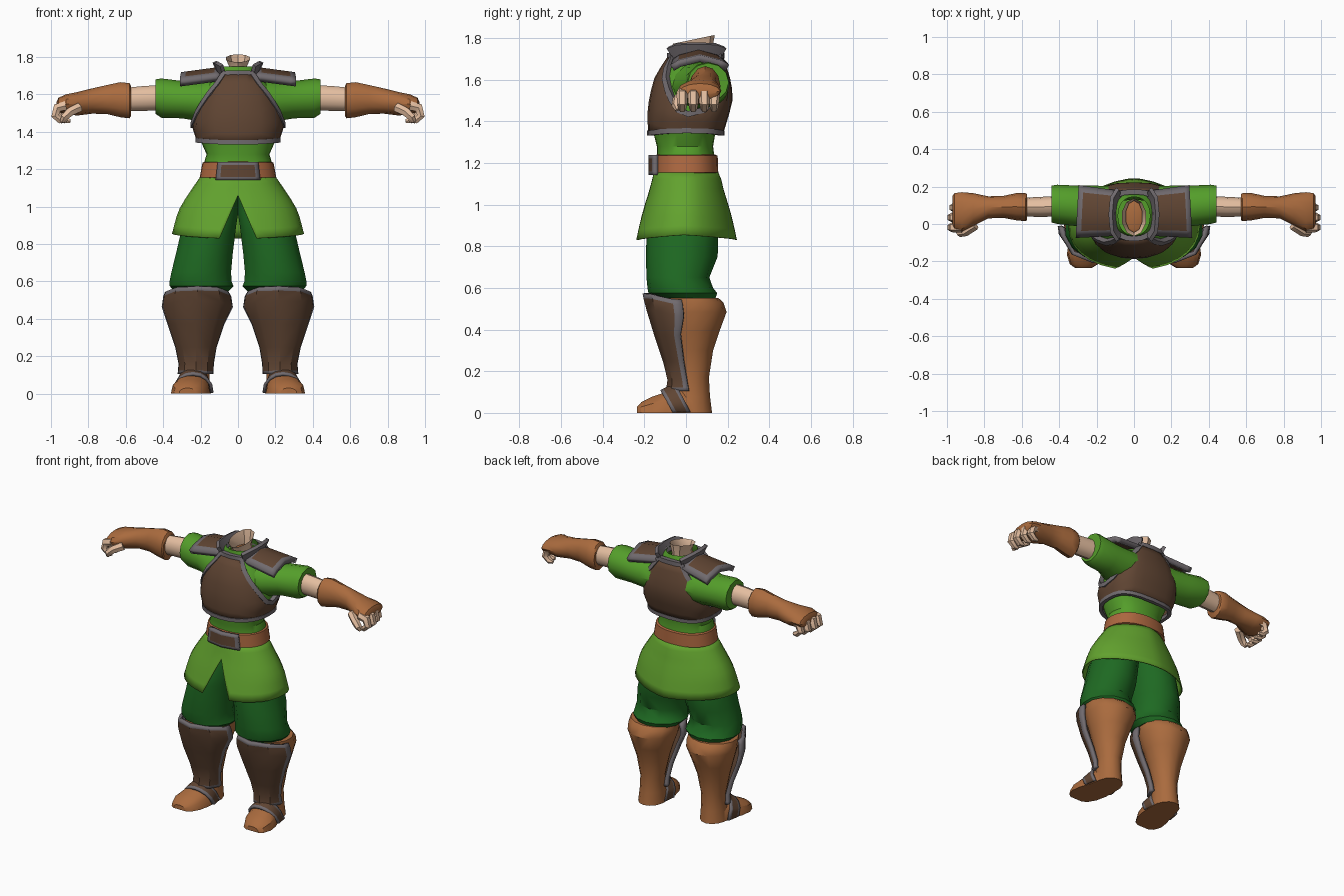
import bpy, bmesh, math
from mathutils import Vector as V

if "Cube" in bpy.data.objects:
    bpy.data.objects.remove(bpy.data.objects["Cube"])


def mat(name, r, g, b):
    m = bpy.data.materials.new(name)
    m.diffuse_color = [*[((c / 255 + 0.055) / 1.055) ** 2.4 for c in (r, g, b)], 1]
    m.use_nodes = True
    m.node_tree.nodes["Principled BSDF"].inputs["Base Color"].default_value = m.diffuse_color
    return m


TUNIC = mat("tunic green", 84, 158, 42)
SKIRT = mat("skirt green", 98, 162, 46)
PANTS = mat("dark green", 30, 105, 34)
PLATE = mat("dark brown", 96, 69, 51)
LEATHER = mat("leather", 170, 107, 62)
BELT = mat("belt brown", 172, 103, 64)
TRIM = mat("grey trim", 112, 106, 110)
SKIN = mat("skin", 228, 190, 160)


def loft(name, rings, mats, rule=None, wrap=True, close=False, caps=(0, 0), mirror=False, thick=0):
    """Skin a list of equal-length point rows; rule(row, column) picks the material."""
    bm = bmesh.new()
    vs = [[bm.verts.new(p) for p in r] for r in rings]
    R, C = len(vs), len(vs[0])
    for i in range(R if close else R - 1):
        for j in range(C if wrap else C - 1):
            k, l = (i + 1) % R, (j + 1) % C
            f = bm.faces.new((vs[i][j], vs[i][l], vs[k][l], vs[k][j]))
            f.material_index = rule(i, j) if rule else 0
    for c, r in zip(caps, (vs[0], vs[-1])):
        if c:
            bm.faces.new(r)
    bmesh.ops.recalc_face_normals(bm, faces=bm.faces)
    me = bpy.data.meshes.new(name)
    bm.to_mesh(me)
    bm.free()
    for m in mats:
        me.materials.append(m)
    me.polygons.foreach_set("use_smooth", [True] * len(me.polygons))
    me.set_sharp_from_angle(angle=math.radians(35))
    ob = bpy.data.objects.new(name, me)
    bpy.context.collection.objects.link(ob)
    if thick:
        s = ob.modifiers.new("thickness", 'SOLIDIFY')
        s.thickness, s.offset = thick, 0
    if mirror:
        ob.modifiers.new("mirror", 'MIRROR').use_clip = False
    return ob


def interp(table, t):
    """Linear lookup in rows sorted by their first value."""
    if t <= table[0][0]:
        return table[0][1:]
    for a, b in zip(table, table[1:]):
        if t <= b[0]:
            f = (t - a[0]) / (b[0] - a[0])
            return [p + (q - p) * f for p, q in zip(a[1:], b[1:])]
    return table[-1][1:]


def body(table, z, deg, back=0.9):
    """Point on a body section: half width, front y, back y; 0 degrees faces the front."""
    w, f, b = interp(table, z)
    t = math.radians(deg)
    e = 0.9 if math.cos(t) > 0 else back
    bx = lambda v: math.copysign(abs(v) ** e, v)
    return V((w * bx(math.sin(t)), (f + b) / 2 - (b - f) / 2 * bx(math.cos(t)), z))


def limb(table, n=14):
    """Horizontal sections from rows of z, x0, x1, y0, y1."""
    return [[V(((a + b) / 2 + (b - a) / 2 * math.sin(k * math.tau / n),
                (c + d) / 2 - (d - c) / 2 * math.cos(k * math.tau / n), z)) for k in range(n)]
            for z, a, b, c, d in table]


def arm(table, n=12):
    """Sections across x from rows of x, y0, y1, z0, z1."""
    return [[V((x, p.x, p.y)) for p in r] for r, x in
            zip(limb([(0, *t[1:]) for t in table], n), [t[0] for t in table])]


def band(name, pts, normal, w, t, mats, close=True, mirror=False):
    """Rectangular strip following points."""
    rows, n = [], len(pts)
    for i, p in enumerate(pts):
        a = pts[i - 1] if close or i else p
        b = pts[(i + 1) % n] if close or i < n - 1 else p
        nn = normal(p).normalized()
        s = (b - a).normalized().cross(nn).normalized() * w / 2
        nn = nn * t / 2
        rows.append([p + s + nn, p - s + nn, p - s - nn, p + s - nn])
    loft(name, rows, mats, close=close, caps=(not close, not close), mirror=mirror)


def tube(name, pts, radii, m, n=6):
    rows = []
    for i, p in enumerate(pts):
        d = (V(pts[min(i + 1, len(pts) - 1)]) - V(pts[max(i - 1, 0)])).normalized()
        u = V((0, 1, 0)) - d * d.y
        u.normalize()
        w = d.cross(u)
        rows.append([V(p) + (u * math.cos(k * math.tau / n) + w * math.sin(k * math.tau / n)) * radii[i]
                     for k in range(n)])
    loft(name, rows, [m], caps=(1, 1), mirror=True)


outward = lambda p: V((p.x, p.y - 0.02, 0))
quarter = [0, 15, 29, 36, 45, 55, 65, 77, 90]
half = quarter + [180 - a for a in quarter[-2::-1]]
angles = half + [360 - a for a in half[-2:0:-1]]

# Tunic torso
torso = [(1.15, .19, -.14, .14), (1.24, .18, -.14, .135), (1.28, .168, -.14, .13), (1.34, .195, -.155, .14),
         (1.43, .225, -.16, .178), (1.53, .215, -.15, .203), (1.62, .185, -.12, .188),
         (1.69, .14, -.065, .165), (1.75, .085, -.06, .145)]
loft("tunic_torso", [[body(torso, r[0], a) for a in angles] for r in torso], [TUNIC], caps=(1, 0))

# Breastplate with a bib at front and back
plate = [(1.335, .21, -.175, .17), (1.43, .24, -.18, .2), (1.52, .23, -.17, .222),
         (1.62, .195, -.142, .203), (1.72, .13, -.075, .17)]
edge = [(0, 1.715), (29, 1.715), (36, 1.66), (45, 1.61), (55, 1.555), (65, 1.505), (77, 1.455), (90, 1.435)]
fold = lambda a: 90 - abs(90 - a % 180)
top = lambda a: interp(edge, fold(a))[0]
low = lambda a: 1.335 + .012 * math.sin(math.radians(a)) ** 2
loft("breastplate", [[body(plate, low(a) + (top(a) - low(a)) * v / 7, a, .68) for a in angles] for v in range(8)],
     [PLATE], thick=.012)
band("breastplate_upper_trim", [body(plate, top(a), a, .68) for a in angles], outward, .028, .028, [TRIM])
band("breastplate_lower_trim", [body(plate, low(a) + .008, a, .68) for a in angles], outward, .024, .024, [TRIM])

# Neck stub with a slanted open top
neck = limb([(1.69, -.05, .05, -.045, .125), (1.74, -.046, .046, -.045, .125), (1.8, -.067, .067, -.065, .138)], 10)
for p in neck[-1]:
    p.z = 1.772 + (p.y + .065) * .21
loft("neck", neck, [SKIN])
loft("neck_floor", limb([(1.715, -.06, .06, -.045, .125), (1.72, -.05, .05, -.035, .115)], 10), [LEATHER], caps=(0, 1))

# Shoulder pads and the raised collar fins beside the neck
us, border = [0, .13, .5, .87, 1], lambda r, c: int(r in (0, 3) or c in (0, 3))
loft("shoulder_pad", [[V((.095 + u * (.2 + .015 * (1 - v)), -.06 + .245 * v + .02 * (u - .5) * (2 * v - .6),
                          1.73 - .045 * (2 * v - 1) ** 2 - .028 * u)) for v in us] for u in us],
     [PLATE, TRIM], border, wrap=False, mirror=True, thick=.034)
band("collar_fin", [V(p) for p in ((.08, -.07, 1.725), (.105, -.035, 1.74), (.112, .05, 1.742),
                                   (.105, .135, 1.74), (.08, .172, 1.725))],
     lambda p: V((p.x, (p.y - .05) * .4, -.05)), .07, .022, [TRIM], close=False, mirror=True)

# Arms: sleeve, forearm, glove, fingers
loft("sleeve", arm([(.10, -.08, .2, 1.45, 1.69), (.2, -.06, .205, 1.455, 1.675), (.3, -.012, .205, 1.472, 1.672),
                    (.41, .0, .21, 1.475, 1.685), (.44, .008, .205, 1.495, 1.68)]), [TUNIC], caps=(1, 1), mirror=True)
loft("forearm", arm([(.4, .04, .15, 1.515, 1.65), (.5, .038, .145, 1.512, 1.645), (.6, .04, .14, 1.51, 1.635)]),
     [SKIN], mirror=True)
loft("glove", arm([(.572, .02, .16, 1.485, 1.645), (.58, .015, .165, 1.472, 1.66), (.63, .02, .165, 1.478, 1.665),
                   (.7, .033, .15, 1.495, 1.65), (.78, .03, .148, 1.497, 1.632), (.86, -.01, .165, 1.487, 1.612),
                   (.92, -.04, .17, 1.495, 1.60), (.96, -.03, .165, 1.505, 1.582), (.97, -.01, .15, 1.525, 1.56)]),
     [LEATHER], caps=(1, 1), mirror=True)
for i, (y, d) in enumerate(((-.018, 0), (.035, 0), (.088, .012), (.135, .03))):
    tube(f"finger_{i + 1}", [(.92 - d, y, 1.54), (.966 - d, y, 1.528), (.978 - d, y, 1.485), (.95 - d, y, 1.46),
                             (.925 - d, y, 1.458)], [.028, .028, .024, .019, .011], SKIN)
tube("thumb", [(.85, -.005, 1.53), (.90, -.04, 1.505), (.93, -.048, 1.475), (.94, -.04, 1.455)],
     [.028, .026, .022, .013], SKIN)

# Belt and buckle
belt = [(1.15, .19, -.14, .14), (1.155, .205, -.155, .155), (1.235, .19, -.152, .152), (1.24, .175, -.14, .14)]
loft("belt", [[body(belt, r[0], a) for a in angles] for r in belt], [BELT])
loft("buckle", [[V((x * (1 - (z - 1.145)), -.166 + x * x * 1.8, z)) for x in (-.115, -.092, 0, .092, .115)]
                for z in (1.142, 1.158, 1.19, 1.222, 1.238)],
     [PLATE, TRIM], border, wrap=False, thick=.026)

# Skirt, split at the front
skirt = [(.82, .358, -.245, .243), (.84, .354, -.24, .24), (.95, .325, -.21, .215), (1.0, .305, -.195, .2),
         (1.07, .26, -.172, .178), (1.14, .212, -.155, .162), (1.17, .19, -.145, .145)]
slit = [(0, 1.06), (14, .83), (60, .845), (90, .855), (140, .84), (180, .83)]
hem = lambda a: interp(slit, min(a, 360 - a))[0]
ring = [0, 3.5, 7, 10.5, 14] + list(range(28, 180, 12))
ring += [180] + [360 - a for a in ring[:0:-1]]
loft("skirt", [[body(skirt, 1.17 + (hem(a) - 1.17) * v / 7, a, 1.15) for a in ring] for v in range(8)],
     [SKIRT], thick=.006)

# Trousers
loft("trouser_leg", limb([(1.1, 0, .19, -.13, .13), (.97, -.005, .27, -.16, .15), (.9, .006, .3, -.185, .152),
                          (.85, .012, .312, -.19, .155), (.75, .024, .335, -.192, .152), (.65, .033, .36, -.19, .112),
                          (.6, .03, .37, -.185, .13), (.575, .02, .37, -.18, .15), (.545, .05, .34, -.13, .14)]),
     [PANTS], caps=(1, 1), mirror=True)

# Boots: shaft and foot
loft("boot_shaft", limb([(0, .145, .315, -.09, .125), (.08, .15, .305, -.07, .115), (.17, .152, .3, -.055, .11),
                         (.3, .125, .325, -.08, .13), (.39, .095, .35, -.1, .16), (.485, .06, .375, -.13, .195),
                         (.53, .055, .378, -.13, .18), (.552, .055, .375, -.13, .155)]),
     [LEATHER], caps=(1, 1), mirror=True)
loft("boot_foot", [[V((cx + w * math.cos(k * math.tau / 14), y, h * max(0, math.sin(k * math.tau / 14)) ** .7))
                    for k in range(14)]
                   for y, cx, w, h in ((-.235, .27, .045, .03), (-.215, .268, .075, .052), (-.165, .262, .097, .078),
                                       (-.1, .25, .1, .1), (-.03, .235, .09, .13), (.05, .23, .08, .1))],
     [LEATHER], caps=(1, 1), mirror=True)

# Shin guard: z, x0, x1, front y, rear edge y
shin = [(.105, .142, .312, -.085, .015), (.16, .14, .307, -.078, .005), (.25, .125, .325, -.1, -.01),
        (.375, .083, .367, -.142, -.025), (.5, .038, .397, -.18, -.01), (.535, .036, .396, -.19, -.012),
        (.575, .06, .38, -.198, -.02)]
zs, cols = [.105, .122, .16, .25, .375, .5, .553, .575], [-90, -76, -40, 0, 40, 76, 90]
rows = []
for z in zs:
    a, b, f, r = interp(shin, z)
    row = []
    for d in cols:
        s, c = math.sin(math.radians(d)), math.cos(math.radians(d))
        row.append(V(((a + b) / 2 + (b - a) / 2 * s, r + (f - r) * c, z - .035 * s ** 4 * (z > .45))))
    rows.append(row)
loft("shin_guard", rows, [PLATE, TRIM], lambda r, c: int(r in (0, 6) or c in (0, 5)),
     wrap=False, mirror=True, thick=.022)

# Instep guard arching over the foot
rows = []
for t in (0, .2, .5, .8, 1):
    row = []
    for k in range(9):
        a = math.pi * k / 8
        s = math.sin(a) ** .8
        y0, y1 = -.065 + .085 * t, -.12 + .07 * t
        row.append(V((.24 + (.102 - .015 * t) * math.cos(a), y0 + (y1 - y0) * s, .004 + s * (.098 + .035 * t))))
    rows.append(row)
loft("instep_guard", rows, [PLATE, TRIM], lambda r, c: int(r in (0, 3)), wrap=False, mirror=True, thick=.016)
